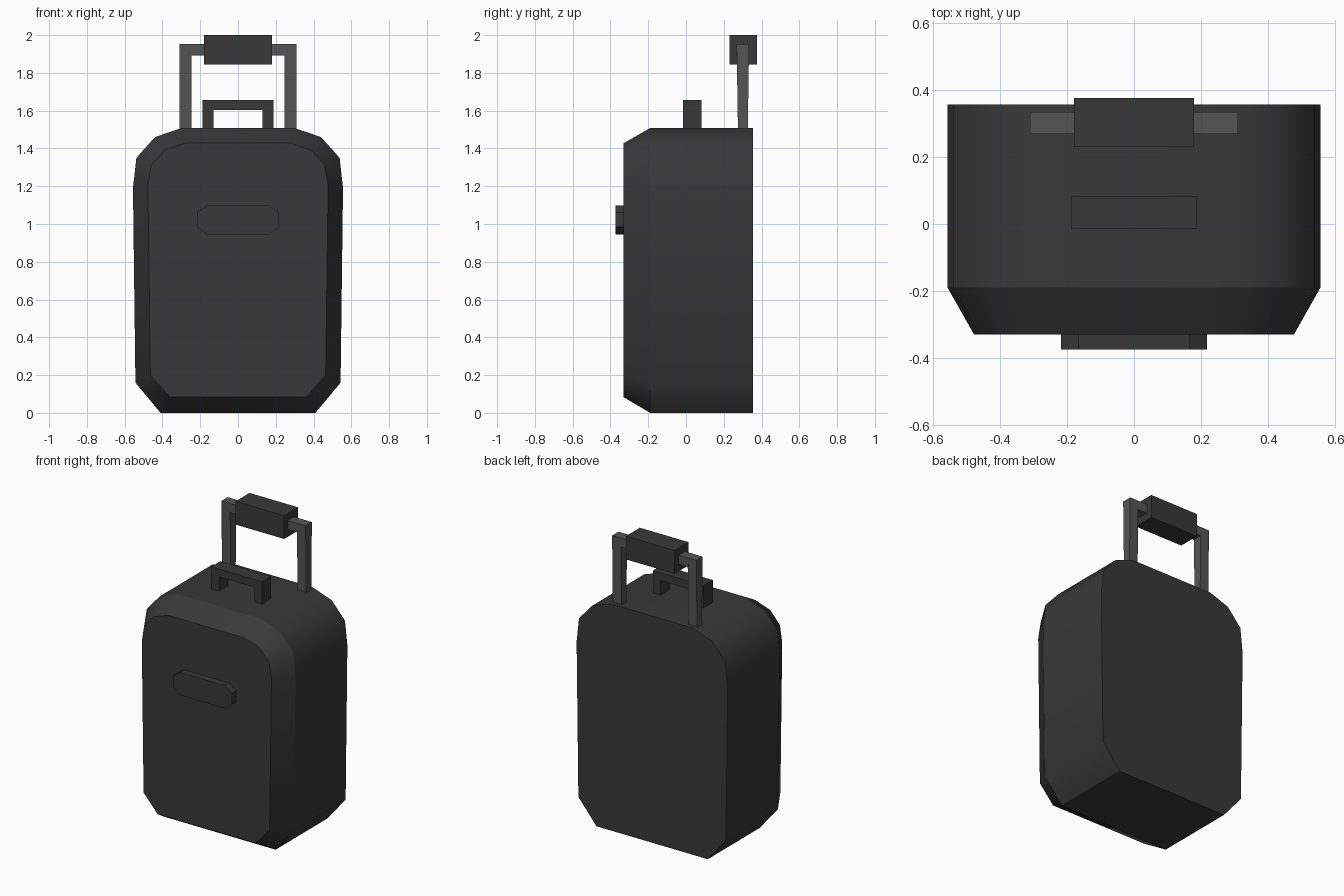
import bpy, bmesh, math

cube = bpy.data.objects.get("Cube")
if cube:
    bpy.data.objects.remove(cube, do_unlink=True)


def material(name, value):
    m = bpy.data.materials.new(name)
    m.use_nodes = True
    color = (value, value, value, 1)
    m.diffuse_color = color
    m.node_tree.nodes["Principled BSDF"].inputs["Base Color"].default_value = color
    return m


charcoal = material("charcoal shell", 0.04)
metal = material("grey metal", 0.09)


def finish(name, bm, mat):
    bmesh.ops.recalc_face_normals(bm, faces=bm.faces)
    me = bpy.data.meshes.new(name)
    bm.to_mesh(me)
    bm.free()
    me.materials.append(mat)
    ob = bpy.data.objects.new(name, me)
    bpy.context.collection.objects.link(ob)
    return ob


def mirrored(half):
    """Close a right-hand (x, z) outline by mirroring it across x = 0."""
    return half + [(-x, z) for x, z in reversed(half)]


def loft(name, sections, mat, smooth_angle=0):
    """Skin (y, outline) sections and cap both ends."""
    bm = bmesh.new()
    rings = [[bm.verts.new((x, y, z)) for x, z in pts] for y, pts in sections]
    for a, b in zip(rings, rings[1:]):
        for i in range(len(a)):
            j = (i + 1) % len(a)
            bm.faces.new((a[i], a[j], b[j], b[i])).smooth = smooth_angle > 0
    bm.faces.new(rings[0])
    bm.faces.new(rings[-1])
    bmesh.ops.recalc_face_normals(bm, faces=bm.faces)
    # Section rims stay crisp, lengthwise edges blend when shallow
    for ring in rings:
        for i, v in enumerate(ring):
            bm.edges.get((v, ring[(i + 1) % len(ring)])).smooth = False
    for e in bm.edges:
        if e.calc_face_angle(0) > smooth_angle:
            e.smooth = False
    return finish(name, bm, mat)


def box(name, low, high, mat, foot_scale=1):
    """Box between two corners, with its foot optionally narrowed in y."""
    bm = bmesh.new()
    bmesh.ops.create_cube(bm, size=1)
    for v in bm.verts:
        k = foot_scale if v.co.z < 0 else 1
        v.co.y *= k
        v.co = [(l + h) / 2 + c * (h - l) for l, h, c in zip(low, high, v.co)]
    return finish(name, bm, mat)


# Shell with chamfered front
outer = mirrored([(0.41, 0), (0.543, 0.16), (0.556, 1.19),
                  (0.538, 1.35), (0.44, 1.46), (0.3, 1.508)])
inner = mirrored([(0.36, 0.083), (0.464, 0.2), (0.477, 1.2),
                  (0.46, 1.31), (0.39, 1.39), (0.28, 1.428)])
loft("suitcase_shell", [(0.356, outer), (-0.19, outer), (-0.33, inner)],
     charcoal, math.radians(42))

# Front plate
plate = mirrored([(0.165, 0.945), (0.218, 0.985), (0.218, 1.06), (0.165, 1.097)])
loft("front_plate", [(-0.32, plate), (-0.374, plate)], charcoal)

# Carry handle as one arch
arch = mirrored([(0.131, 1.49), (0.187, 1.49), (0.187, 1.656)])
arch = [(0.187, 1.49), (0.187, 1.656), (-0.187, 1.656), (-0.187, 1.49),
        (-0.131, 1.49), (-0.131, 1.604), (0.131, 1.604), (0.131, 1.49)]
loft("carry_handle", [(-0.015, arch), (0.082, arch)], charcoal)

# Telescopic handle: two rods, cross bar and grip
for side, x in (("left", 0.278), ("right", -0.278)):
    box(side + "_pull_rod", (x - 0.032, 0.268, 1.48), (x + 0.032, 0.334, 1.953),
        metal, foot_scale=0.78)
box("pull_cross_bar", (-0.25, 0.268, 1.893), (0.25, 0.334, 1.953), metal)
box("pull_grip", (-0.179, 0.23, 1.845), (0.179, 0.376, 2.0), charcoal)
